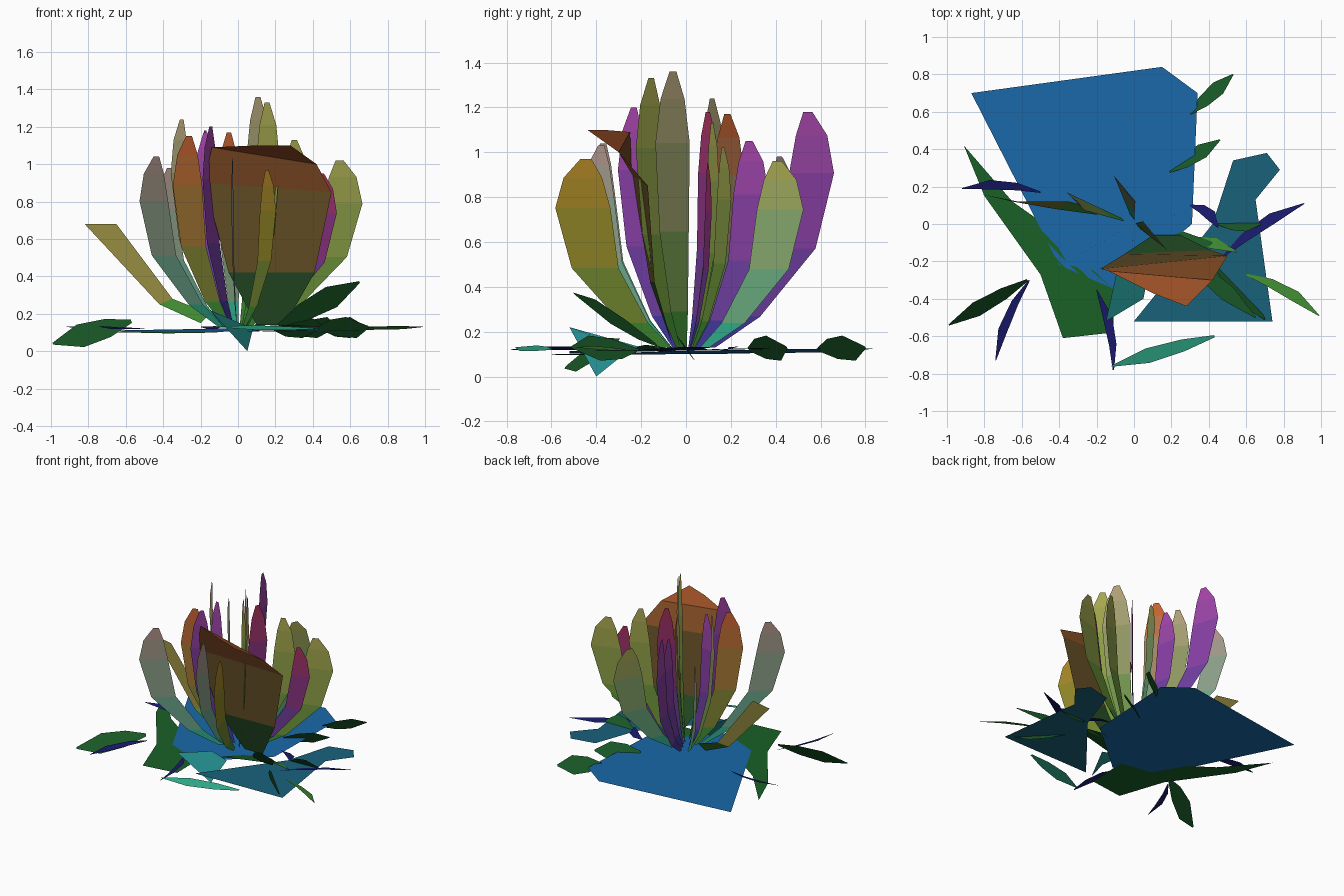
import bpy
from math import cos, sin, radians, atan2
from mathutils import Vector

if "Cube" in bpy.data.objects:
    bpy.data.objects.remove(bpy.data.objects["Cube"])

mats = {}


def mat(c):
    key = tuple(round(v, 2) for v in c)
    if key not in mats:
        mats[key] = bpy.data.materials.new("leaf_colour")
        mats[key].diffuse_color = (*key, 1)
    return mats[key]


def mesh(name, verts, faces, cols, idx=None):
    me = bpy.data.meshes.new(name)
    me.from_pydata([tuple(v) for v in verts], [], faces)
    for c in cols:
        me.materials.append(mat(c))
    for i, p in enumerate(me.polygons):
        p.material_index = idx[i] if idx else 0
    bpy.context.collection.objects.link(bpy.data.objects.new(name, me))


def strip(name, rows, cols):
    """Faceted blade from (left, right) rows, colours fading base to tip."""
    verts = [p for r in rows for p in r]
    n = len(rows) - 1
    faces = [(2*i, 2*i + 1, 2*i + 3, 2*i + 2) for i in range(n)]
    mesh(name, verts, faces, cols, [i * len(cols) // n for i in range(n)])


def fade(low, high):
    return [tuple(a + (b - a) * t for a, b in zip(low, high)) for t in (0, .3, .6, .85, 1)]


GREEN, TEAL, INDIGO = (.05, .25, .03), (.03, .4, .25), (.06, .04, .35)
OLIVE, TAN, RUST = (.38, .38, .08), (.42, .34, .18), (.55, .12, .03)
PURPLE, GREY, NAVY = (.38, .06, .4), (.4, .28, .24), (.01, .01, .15)
DARK, MAROON = (.01, .1, .02), (.35, .03, .1)
# Height, reach from the centre and width along a petal
SHAPE = ((0, .2, .2), (.13, .5, .5), (.42, .88, .85), (.74, 1, 1), (.9, 1, .7), (1, .97, .2))


def petal(x, y, top, width, angle, low, high):
    a = atan2(y, x) if angle is None else radians(angle)
    d = Vector((cos(a), sin(a), 0)) * width / 2
    rows = []
    for h, r, w in SHAPE:
        c = Vector((x * r, y * r, .13 + (top - .13) * h))
        rows.append((c - d * w, c + d * w))
    strip("upright_petal", rows, fade(low, high))


# Cup of upright petals in radial planes: (x, y, top, width); None follows the radius
for low, high, angle, group in [
    (TEAL, GREY, None, [(-.45, -.38, 1.04, .2), (-.03, -.39, 1.03, .14), (-.38, .43, .98, .16)]),
    (GREEN, RUST, None, [(-.27, -.15, 1.15, .18)]),
    (TEAL, RUST, 130, [(-.05, .19, 1.17, .18)]),
    (GREEN, TAN, -50, [(.11, -.06, 1.36, .2)]),
    (GREEN, TAN, 135, [(-.31, .12, 1.24, .14)]),
    (GREEN, OLIVE, None, [(.56, .17, 1.02, .22), (.31, .12, 1.13, .15), (.16, -.16, 1.33, .18)]),
    (TEAL, OLIVE, None, [(.2, .42, .96, .23)]),
    (GREEN, (.45, .25, .02), None, [(.16, -.46, .97, .26)]),
    (INDIGO, PURPLE, None, [(-.15, -.24, 1.2, .15), (-.18, .56, 1.18, .21),
                            (-.05, .29, 1.05, .16), (-.18, 0, 1.17, .1)]),
    (INDIGO, MAROON, None, [(.1, .1, 1.18, .13), (.46, .1, .95, .14)]),
]:
    for p in group:
        petal(*p, angle, low, high)

# Broad front petal with its rim curled forward
strip("broad_front_petal", [
    ((.1, -.06, .14), (.25, -.06, .14)),
    ((-.05, -.16, .42), (.41, -.14, .42)),
    ((-.18, -.24, .9), (.5, -.17, .85)),
    ((-.14, -.25, 1.09), (.42, -.3, 1)),
    ((.1, -.37, 1.1), (.28, -.44, 1.1)),
], fade((.02, .08, .02), (.4, .08, .02)))

# Low leaning side leaf
strip("leaning_leaf", [
    ((-.2, .05, .15), (-.15, .07, .2)),
    ((-.42, .08, .25), (-.35, .12, .28)),
    ((-.82, .16, .68), (-.65, .12, .68)),
], fade(GREEN, (.45, .25, .06)))


def broad_leaf(name, outline, col):
    pts = [(x, y, .11 + .03 * (x + y) / 2) for x, y in outline]
    mesh(name, pts, [tuple(range(len(pts)))], [col])


# Broad leaves lying on the ground
broad_leaf("blue_ground_leaf", [(-.87, .7), (.15, .84), (.34, .7), (.31, 0), (-.1, -.35),
                                (-.4, -.22)], (.01, .14, .4))
broad_leaf("teal_ground_leaf", [(.53, .34), (.71, .38), (.78, .29), (.65, .13), (.74, -.52),
                                (0, -.52), (.42, 0)], (.01, .12, .2))
broad_leaf("green_ground_leaf", [(-.91, .42), (-.65, .12), (-.48, 0), (-.35, -.22), (-.11, -.27),
                                 (-.11, -.58), (-.38, -.61), (-.5, -.27), (-.8, .15)], (.01, .12, .02))


def narrow_leaf(a, b, width, bend, tilt, col, z0=.12, z1=.13):
    a, b = Vector((*a, z0)), Vector((*b, z1))
    side = (b - a).cross(Vector((0, 0, 1))).normalized()
    w = (side + Vector((0, 0, tilt))) * width / 2
    rows = []
    for t, k, s in ((0, 0, .15), (.3, .8, .8), (.65, .9, 1), (1, 0, .08)):
        c = a.lerp(b, t) + side * bend * k
        rows.append((c - w * s, c + w * s))
    strip("narrow_ground_leaf", rows, [col])


# Scattered narrow leaves, grouped by colour, width, sideways bend and tilt
for col, width, bend, tilt, ends in [
    (NAVY, .05, .03, .3, [((-.5, .17), (-.92, .19)), ((-.56, -.3), (-.74, -.73)),
                          ((-.11, -.78), (-.2, -.35))]),
    (NAVY, .06, -.03, .2, [((.47, -.18), (.91, .11)), ((.3, .1), (.45, -.02))]),
    (GREEN, .06, -.03, .3, [((.6, -.27), (.99, -.49)), ((.22, -.1), (.55, -.15))]),
    (DARK, .08, 0, 1.4, [((.43, -.22), (.7, -.51)), ((.3, .59), (.53, .8)),
                         ((.19, .28), (.46, .45)), ((.45, 0), (.68, 0))]),
    (DARK, .15, -.04, .2, [((.02, -.22), (.42, -.1))]),
    (TEAL, .08, 0, .3, [((.43, -.6), (-.12, -.76))]),
]:
    for a, b in ends:
        narrow_leaf(a, b, width, bend, tilt, col)
narrow_leaf((.22, -.13), (.65, -.5), .09, 0, 1.2, DARK, .14, .37)
narrow_leaf((-.57, -.3), (-.99, -.54), .08, 0, 1.5, DARK, .16, .04)

# Drooping leaf whose lower corner touches the ground
mesh("drooping_leaf", [(-.15, -.52, .22), (-.08, -.2, .13), (.08, -.25, .12), (.05, -.4, 0)],
     [(0, 1, 2, 3)], [(.02, .3, .3)])

for m in bpy.data.materials:
    if m.users and not m.is_grease_pencil:
        m.use_nodes = True
        m.node_tree.nodes["Principled BSDF"].inputs["Base Color"].default_value = m.diffuse_color
